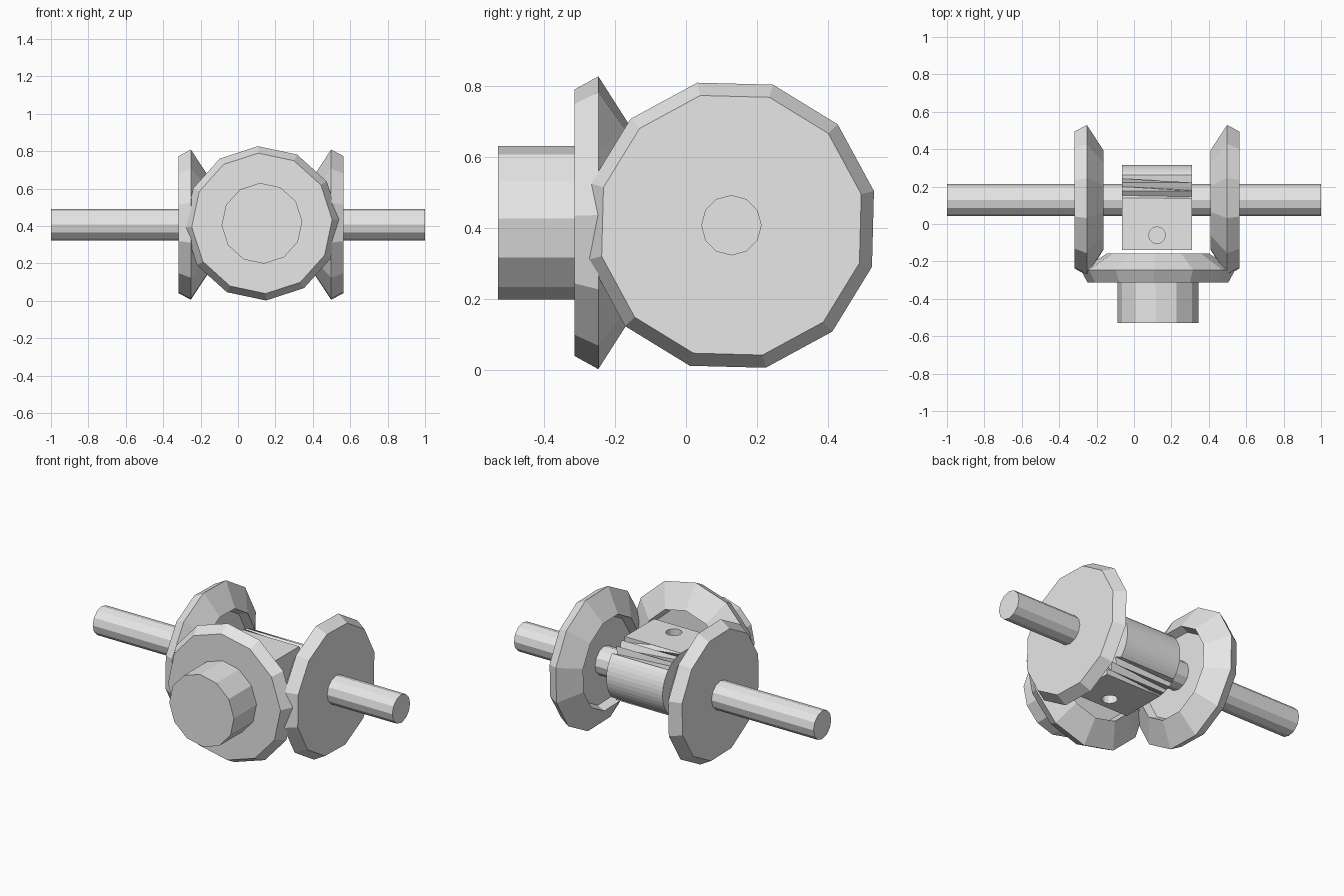
import bpy, bmesh
from math import cos, sin, radians, tau

cube = bpy.data.objects.get("Cube")
if cube:
    bpy.data.objects.remove(cube)

CX, CY, CZ = 0.123, 0.128, 0.407   # where the axes cross
SIDES = 12

steel = bpy.data.materials.new("plain_grey")
steel.use_nodes = True
GREY = (0.8, 0.8, 0.8, 1)
steel.diffuse_color = GREY
steel.node_tree.nodes["Principled BSDF"].inputs["Base Color"].default_value = GREY


def finish(bm, name):
    bmesh.ops.recalc_face_normals(bm, faces=bm.faces)
    mesh = bpy.data.meshes.new(name)
    bm.to_mesh(mesh)
    bm.free()
    mesh.materials.append(steel)
    obj = bpy.data.objects.new(name, mesh)
    bpy.context.collection.objects.link(obj)
    return obj


def loft(name, rings):
    """Skin a list of equal-length point rings and cap both ends."""
    bm = bmesh.new()
    loops = [[bm.verts.new(p) for p in ring] for ring in rings]
    for a, b in zip(loops, loops[1:]):
        for i in range(len(a)):
            j = (i + 1) % len(a)
            bm.faces.new((a[i], a[j], b[j], b[i]))
    bm.faces.new(loops[0])
    bm.faces.new(loops[-1])
    return finish(bm, name)


def lathe(name, axis, profile, turn=0, centre=(CX, CY, CZ), sides=SIDES):
    """Turn (position, radius) pairs around an axis."""
    cx, cy, cz = centre
    rings = []
    for t, r in profile:
        ring = []
        for i in range(sides):
            a = tau * i / sides + radians(turn)
            u, v = r * cos(a), r * sin(a)
            ring.append({"x": (t, cy + u, cz + v),
                         "y": (cx + u, t, cz + v),
                         "z": (cx + u, cy + v, t)}[axis])
        rings.append(ring)
    return loft(name, rings)


# Bevel wheel section: distance from the crossing centre, radius
WHEEL = [(0.442, 0.376), (0.375, 0.413), (0.287, 0.275), (0.335, 0.255)]

# Long shaft through both side wheels
lathe("cross_shaft", "x", [(-1, 0.085), (1, 0.085)])

# Facing side wheels
for side, name in ((1, "left_wheel"), (-1, "right_wheel")):
    lathe(name, "x", [(CX + side * d, r) for d, r in WHEEL], turn=13.5)

# Front wheel with its short thick drive stub
front = (CX + 0.005, CY, 0.414)
lathe("front_wheel", "y", [(CY - d, r) for d, r in WHEEL], turn=3, centre=front)
lathe("drive_stub", "y", [(-0.53, 0.216), (-0.31, 0.216)], turn=3, centre=front)

# Central block
HALF = 0.188
bm = bmesh.new()
bmesh.ops.create_cube(bm, size=1)
for v in bm.verts:
    v.co = (CX + v.co.x * 2 * HALF, v.co.y * 0.28, CZ + v.co.z * 2 * HALF)
block = finish(bm, "centre_block")

# Shallow pin sockets above and below the block
for side, name in ((1, "upper"), (-1, "lower")):
    cutter = lathe(name + "_socket_cutter", "z",
                   [(CZ + side * 0.14, 0.045), (CZ + side * 0.25, 0.045)],
                   centre=(CX, -0.06, CZ))
    cutter.hide_render = True
    cutter.hide_viewport = True
    cut = block.modifiers.new(name + "_socket", "BOOLEAN")
    cut.operation = "DIFFERENCE"
    cut.object = cutter

# Barrel round the shaft, with notches that taper away to one end
COUNT = 48


def barrel_ring(x, depth):
    ring = []
    for i in range(COUNT):
        a = tau * i / COUNT
        notched = cos(a) > 0.1 and abs(sin(a)) > 0.7 and i % 2
        r = HALF - (depth if notched else 0)
        ring.append((x, CY + r * cos(a), CZ + r * sin(a)))
    return ring


loft("notched_barrel", [barrel_ring(CX - HALF, 0), barrel_ring(CX + HALF, 0.05)])
